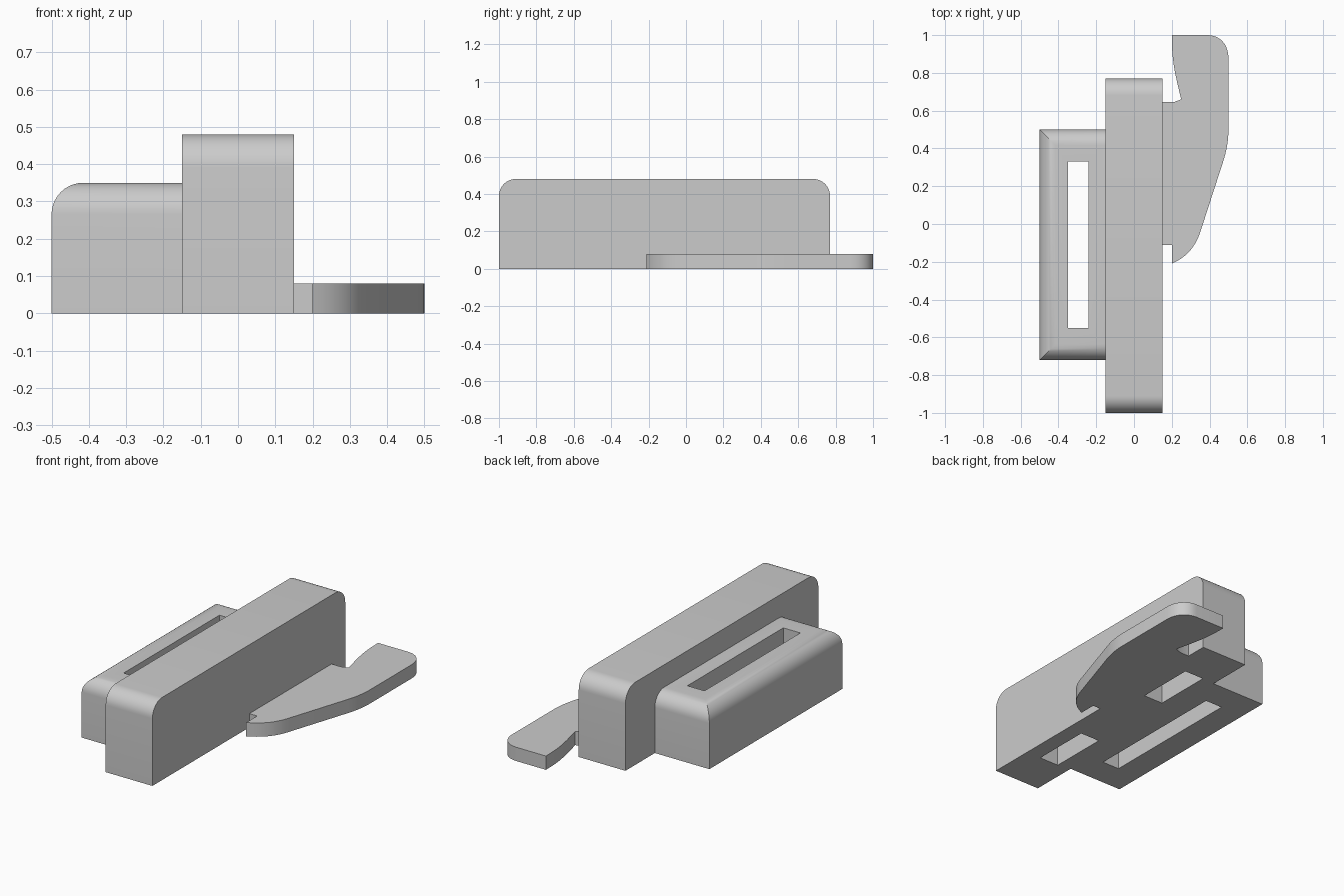
import bpy, bmesh
from mathutils import Vector

if "Cube" in bpy.data.objects:
    bpy.data.objects.remove(bpy.data.objects["Cube"], do_unlink=True)

grey = bpy.data.materials.new("plain grey")
grey.use_nodes = True
colour = (0.6, 0.6, 0.6, 1)
grey.diffuse_color = colour
grey.node_tree.nodes["Principled BSDF"].inputs["Base Color"].default_value = colour


def add_object(name, bm):
    bmesh.ops.recalc_face_normals(bm, faces=bm.faces)
    mesh = bpy.data.meshes.new(name)
    bm.to_mesh(mesh)
    bm.free()
    mesh.materials.append(grey)
    obj = bpy.data.objects.new(name, mesh)
    bpy.context.collection.objects.link(obj)
    return obj


def box(name, low, high, radius=0, rounded=()):
    """Box between two corners; rounds the top edges facing the given directions."""
    low, high = Vector(low), Vector(high)
    bm = bmesh.new()
    bmesh.ops.create_cube(bm, size=1)
    for v in bm.verts:
        v.co = (low + high) / 2 + v.co * (high - low)
    if radius:
        bm.normal_update()
        edges = []
        for e in bm.edges:
            normals = [f.normal for f in e.link_faces]
            if any(n.z > 0.9 for n in normals) and any(
                    n.dot(Vector(d)) > 0.9 for n in normals for d in rounded):
                edges.append(e)
        bmesh.ops.bevel(bm, geom=edges, offset=radius, segments=10,
                        profile=0.5, affect='EDGES')
    return add_object(name, bm)


def cut(target, cutter):
    mod = target.modifiers.new("cut", 'BOOLEAN')
    mod.operation = 'DIFFERENCE'
    mod.solver = 'EXACT'
    mod.object = cutter
    bpy.context.view_layer.objects.active = target
    bpy.ops.object.modifier_apply(modifier=mod.name)
    bpy.data.objects.remove(cutter, do_unlink=True)


def smooth(obj):
    bpy.ops.object.select_all(action='DESELECT')
    obj.select_set(True)
    bpy.context.view_layer.objects.active = obj
    bpy.ops.object.shade_smooth_by_angle(angle=0.5)


def bezier(a, b, c, d, steps=10):
    """Points on a cubic curve, both ends included."""
    a, b, c, d = map(Vector, (a, b, c, d))
    ts = [i / steps for i in range(steps + 1)]
    return [a*(1-t)**3 + 3*b*t*(1-t)**2 + 3*c*t*t*(1-t) + d*t**3 for t in ts]


# Long main body with rounded ends and two pockets underneath
FRONT, BACK, RIGHT = (0, -1, 0), (0, 1, 0), (-1, 0, 0)
body = box("main_body", (-0.15, -1, 0), (0.15, 0.77, 0.48), 0.09, (FRONT, BACK))
for y in (-0.735, 0.155):
    cut(body, box("pocket_cutter", (-0.07, y, -0.1), (0.055, y + 0.35, 0.3)))
smooth(body)

# Lower side block with a slot right through it
side = box("side_block", (-0.5, -0.72, 0), (-0.15, 0.5, 0.35), 0.085,
           (FRONT, BACK, RIGHT))
cut(side, box("slot_cutter", (-0.35, -0.55, -0.1), (-0.24, 0.33, 0.5)))
smooth(side)

# Thin curved lever plate
outline = [Vector((0.15, -0.11)), Vector((0.2, -0.11))]
outline += bezier((0.2, -0.21), (0.29, -0.17), (0.33, -0.11), (0.355, -0.03))
outline += bezier((0.475, 0.34), (0.49, 0.39), (0.5, 0.44), (0.5, 0.5))
outline += bezier((0.5, 0.88), (0.5, 0.95), (0.455, 1), (0.39, 1))
outline += bezier((0.2, 1), (0.2, 0.88), (0.21, 0.82), (0.25, 0.66))
outline += [Vector((0.21, 0.645)), Vector((0.15, 0.645))]
bm = bmesh.new()
base = bm.faces.new([bm.verts.new((p.x, p.y, 0)) for p in outline])
top = bmesh.ops.extrude_face_region(bm, geom=[base])["geom"]
bmesh.ops.translate(bm, vec=(0, 0, 0.08),
                    verts=[g for g in top if isinstance(g, bmesh.types.BMVert)])
smooth(add_object("lever_plate", bm))
